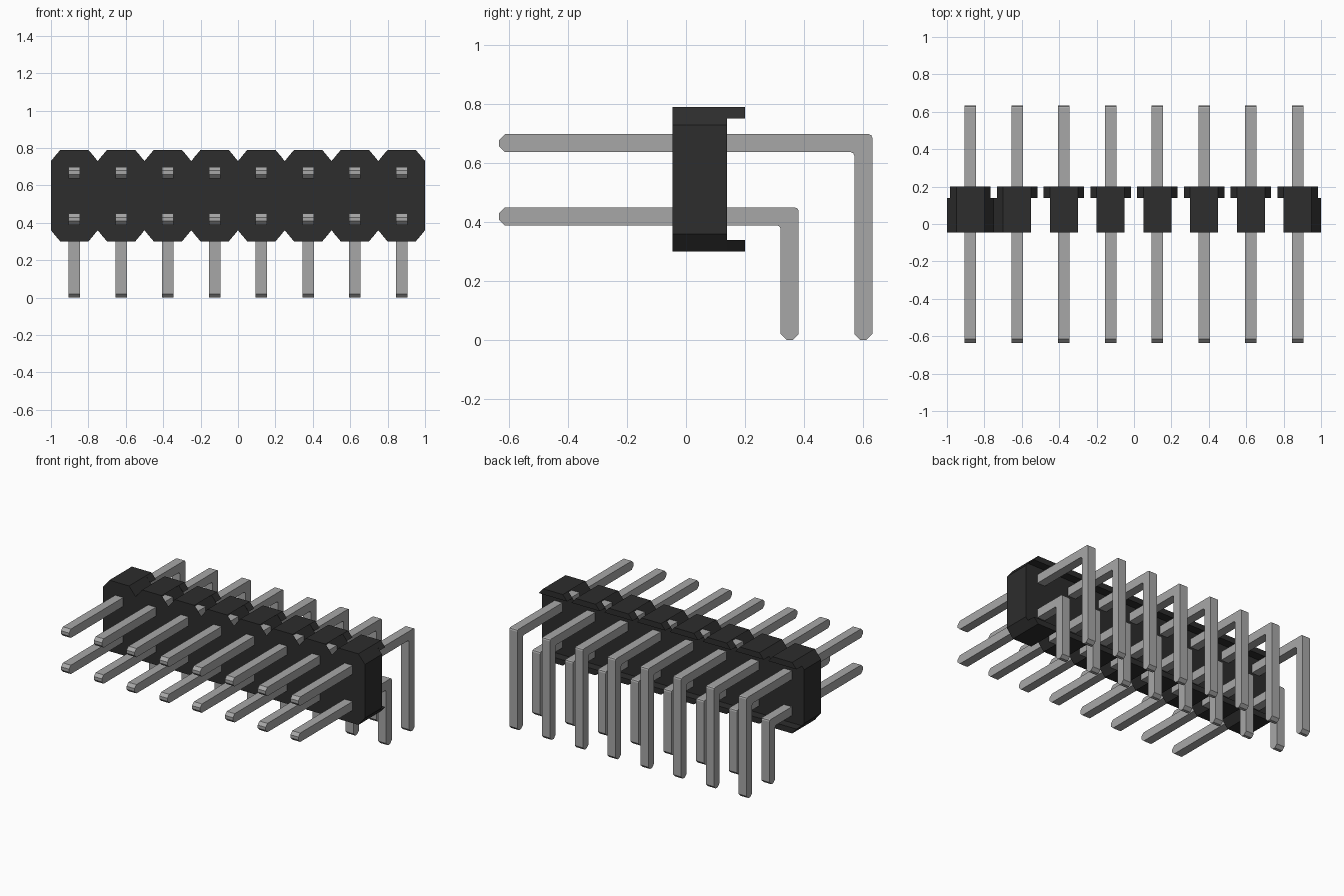
import bpy
import bmesh

cube = bpy.data.objects.get("Cube")
if cube:
    bpy.data.objects.remove(cube, do_unlink=True)

COUNT, PITCH = 8, 0.25
CENTRES = [(i - (COUNT - 1) / 2) * PITCH for i in range(COUNT)]
FRONT, BACK, LIP = -0.045, 0.14, 0.20
MID_Z = 0.545


def material(name, value):
    mat = bpy.data.materials.new(name)
    mat.use_nodes = True
    colour = (value, value, value, 1)
    mat.diffuse_color = colour
    bsdf = mat.node_tree.nodes["Principled BSDF"]
    bsdf.inputs["Base Color"].default_value = colour
    bsdf.inputs["Roughness"].default_value = 0.6
    return mat


black = material("black plastic", 0.026)
grey = material("grey metal", 0.39)


def finish(name, bm, mat):
    bmesh.ops.remove_doubles(bm, verts=bm.verts[:], dist=0.0005)
    bmesh.ops.recalc_face_normals(bm, faces=bm.faces[:])
    mesh = bpy.data.meshes.new(name)
    bm.to_mesh(mesh)
    bm.free()
    mesh.materials.append(mat)
    obj = bpy.data.objects.new(name, mesh)
    bpy.context.collection.objects.link(obj)
    return obj


def face(bm, points):
    bm.faces.new([bm.verts.new(p) for p in points])


def wall(bm, a, b, y0, y1):
    # Quad that sweeps the x-z edge a-b from y0 to y1
    face(bm, [(a[0], y0, a[1]), (b[0], y0, b[1]),
              (b[0], y1, b[1]), (a[0], y1, a[1])])


# Housing: a thin shell of octagonal cells, open in most of its notches
bm = bmesh.new()
for i, c in enumerate(CENTRES):
    half = [(-0.125, 0.185), (-0.075, 0.245), (0.075, 0.245), (0.125, 0.185)]
    top = [(c + x, MID_Z + z) for x, z in half]
    bottom = [(c + x, MID_Z - z) for x, z in half]
    outline = top + bottom[::-1]
    for y in (FRONT, BACK):
        face(bm, [(x, y, z) for x, z in outline])
    for side in (top, bottom):
        wall(bm, side[1], side[2], FRONT, BACK)
        if i in (0, COUNT - 1) or i == 1:
            if i < COUNT - 1:
                wall(bm, side[0], side[1], FRONT, BACK)
            if i != 1:
                wall(bm, side[2], side[3], FRONT, BACK)
    if i == 0:
        wall(bm, top[0], bottom[0], FRONT, BACK)
    if i == COUNT - 1:
        wall(bm, top[3], bottom[3], FRONT, BACK)
finish("housing", bm, black)

# Lips projecting behind the top and bottom of every cell
bm = bmesh.new()
for c in CENTRES:
    for sign in (1, -1):
        lip = [(c + x, MID_Z + sign * z) for x, z in
               [(-0.108, 0.206), (-0.075, 0.245), (0.075, 0.245), (0.108, 0.206)]]
        face(bm, [(x, LIP, z) for x, z in lip])
        for a, b in zip(lip, lip[1:] + lip[:1]):
            wall(bm, a, b, BACK, LIP)
finish("housing_lips", bm, black)


# Bent square pins with bevelled tips
def pin(name, x, z, y):
    t, cut, r = 0.0305, 0.02, 0.012
    tip = -0.635
    profile = [
        (tip, z + t - cut), (tip + cut, z + t),
        (y + t - r, z + t), (y + t - r * 0.3, z + t - r * 0.3), (y + t, z + t - r),
        (y + t, cut), (y + t - cut, 0), (y - t + cut, 0), (y - t, cut),
        (y - t, z - t - r), (y - t - r * 0.3, z - t - r * 0.3), (y - t - r, z - t),
        (tip + cut, z - t), (tip, z - t + cut)]
    bm = bmesh.new()
    for s in (-t, t):
        face(bm, [(x + s, py, pz) for py, pz in profile])
    for a, b in zip(profile, profile[1:] + profile[:1]):
        face(bm, [(x - t, *a), (x + t, *a), (x + t, *b), (x - t, *b)])
    finish(name, bm, grey)


for i, c in enumerate(CENTRES, 1):
    pin(f"upper_pin_{i}", c, 0.668, 0.602)
    pin(f"lower_pin_{i}", c, 0.419, 0.352)
